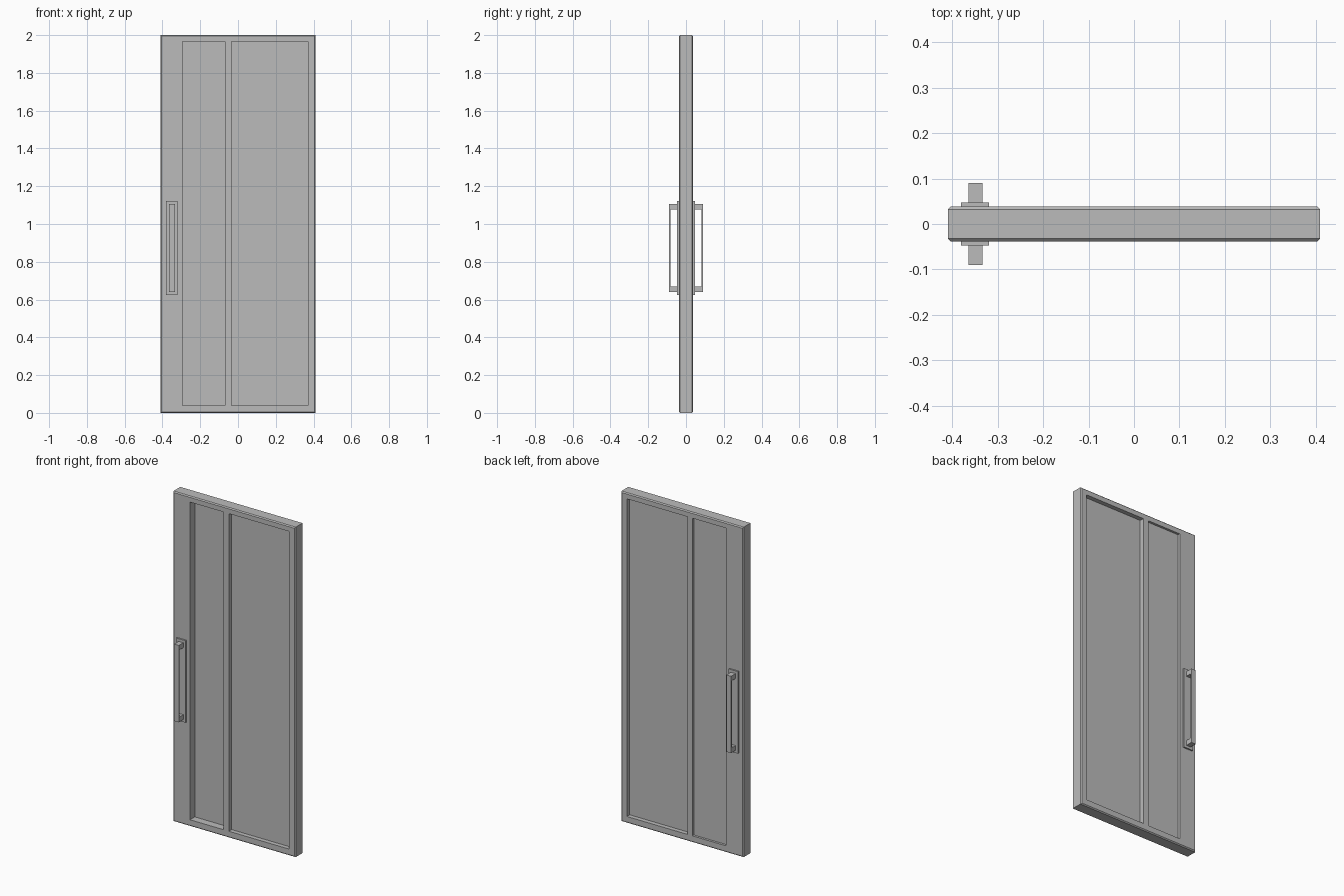
import bpy
import bmesh
from mathutils import Vector

cube = bpy.data.objects.get("Cube")
if cube:
    bpy.data.objects.remove(cube, do_unlink=True)

GREY = (0.5, 0.5, 0.5, 1.0)
grey = bpy.data.materials.new("plain_grey")
grey.use_nodes = True
grey.diffuse_color = GREY
grey.node_tree.nodes["Principled BSDF"].inputs["Base Color"].default_value = GREY

HALF_W, HALF_T, HEIGHT = 0.41, 0.038, 2.0
PANEL_Z = (0.04, 1.965)


def box_bmesh(low, high):
    low, high = Vector(low), Vector(high)
    bm = bmesh.new()
    bmesh.ops.create_cube(bm, size=1)
    bmesh.ops.scale(bm, vec=high - low, verts=bm.verts)
    bmesh.ops.translate(bm, vec=(low + high) / 2, verts=bm.verts)
    return bm


def finish(bm, name):
    bmesh.ops.recalc_face_normals(bm, faces=bm.faces)
    mesh = bpy.data.meshes.new(name)
    bm.to_mesh(mesh)
    bm.free()
    mesh.materials.append(grey)
    obj = bpy.data.objects.new(name, mesh)
    bpy.context.collection.objects.link(obj)
    return obj


# Door leaf: chamfered slab, cut into cells, with panels sunk on both faces
bm = box_bmesh((-HALF_W, -HALF_T, 0), (HALF_W, HALF_T, HEIGHT))
rims = [e for e in bm.edges if abs(e.verts[0].co.y - e.verts[1].co.y) < 0.001]
bmesh.ops.bevel(bm, geom=rims, offset=0.006, segments=1, affect='EDGES')

# Each panel: left, right, front depth, back depth
panels = [(-0.295, -0.07, 0.046, 0.014),
          (-0.035, 0.37, 0.027, 0.027)]
cuts = [((x, 0, 0), (1, 0, 0)) for p in panels for x in p[:2]]
cuts += [((0, 0, z), (0, 0, 1)) for z in PANEL_Z]
for point, normal in cuts:
    bmesh.ops.bisect_plane(bm, geom=bm.verts[:] + bm.edges[:] + bm.faces[:],
                           plane_co=point, plane_no=normal)
bm.normal_update()

for left, right, front_depth, back_depth in panels:
    for side, depth in ((-1, front_depth), (1, back_depth)):
        for face in bm.faces[:]:
            c = face.calc_center_median()
            if (face.normal.y * side > 0.99 and left < c.x < right
                    and PANEL_Z[0] < c.z < PANEL_Z[1]):
                sunk = bmesh.ops.extrude_discrete_faces(bm, faces=[face])["faces"]
                verts = {v for f in sunk for v in f.verts}
                bmesh.ops.translate(bm, vec=(0, -side * depth, 0), verts=list(verts))
                break
finish(bm, "door_leaf")


# Handles: backing plate, two posts and a thin grip bar on each face
def handle_part(name, side, x, y, z):
    ys = sorted((side * y[0], side * y[1]))
    finish(box_bmesh((x[0], ys[0], z[0]), (x[1], ys[1], z[1])), name)


GRIP_X = (-0.365, -0.334)
for label, side in (("front", -1), ("back", 1)):
    handle_part(label + "_handle_plate", side, (-0.381, -0.319),
                (HALF_T - 0.003, 0.047), (0.625, 1.122))
    handle_part(label + "_handle_lower_post", side, GRIP_X, (0.045, 0.083), (0.64, 0.67))
    handle_part(label + "_handle_upper_post", side, GRIP_X, (0.045, 0.083), (1.076, 1.106))
    handle_part(label + "_handle_grip", side, GRIP_X, (0.082, 0.09), (0.64, 1.106))
